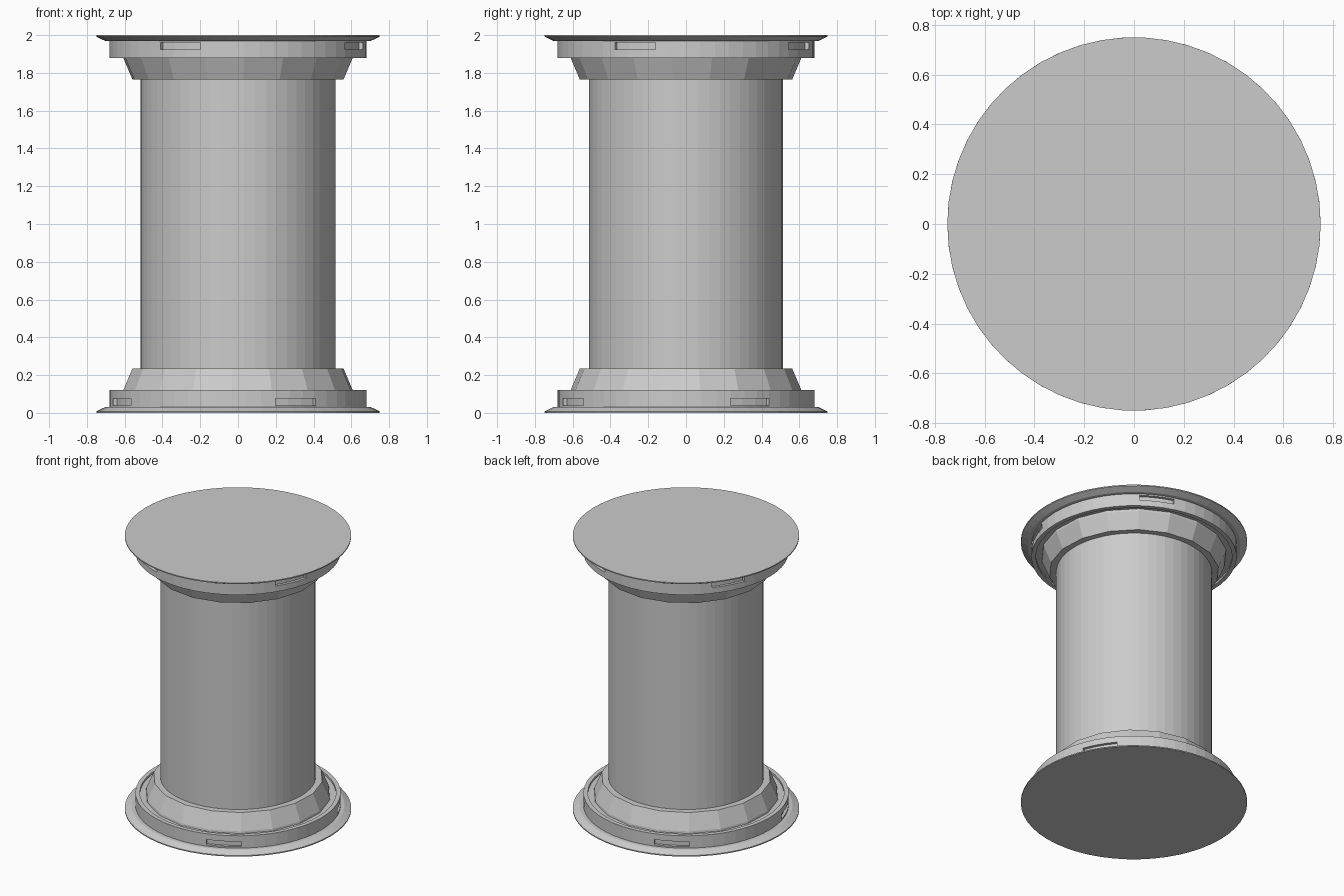
import bpy, bmesh, math
from mathutils import Matrix

if "Cube" in bpy.data.objects:
    bpy.data.objects.remove(bpy.data.objects["Cube"])

SIDES = 54
START = math.radians(-3)
# half turn about the y axis through the middle: carries the base to the top
FLIP = Matrix.Translation((0, 0, 2)) @ Matrix.Rotation(math.pi, 4, 'Y')


def lathe(name, profile, sides=SIDES, slots=None, matrix=None):
    """Spin (radius, z) points from bottom to top; close with end caps.
    slots = (profile row, list of (first column, column count), depth)"""
    bm = bmesh.new()
    rings = []
    for r, z in profile:
        ring = []
        for k in range(sides):
            a = START + k * math.tau / sides
            ring.append(bm.verts.new((r * math.sin(a), -r * math.cos(a), z)))
        rings.append(ring)
    rows = []
    for lo, hi in zip(rings, rings[1:]):
        row = []
        for k in range(sides):
            n = (k + 1) % sides
            row.append(bm.faces.new((lo[k], lo[n], hi[n], hi[k])))
        rows.append(row)
    bm.faces.new(rings[0][::-1])
    bm.faces.new(rings[-1])
    bmesh.ops.recalc_face_normals(bm, faces=bm.faces[:])
    if slots:
        row, spans, depth = slots
        for first, count in spans:
            faces = [rows[row][(first + i) % sides] for i in range(count)]
            geo = bmesh.ops.extrude_face_region(bm, geom=faces)['geom']
            for v in geo:
                if isinstance(v, bmesh.types.BMVert):
                    r = math.hypot(v.co.x, v.co.y)
                    v.co.x *= (r - depth) / r
                    v.co.y *= (r - depth) / r
            live = [f for f in faces if f.is_valid]
            bmesh.ops.delete(bm, geom=live, context='FACES_ONLY')
        bmesh.ops.recalc_face_normals(bm, faces=bm.faces[:])
    if matrix:
        bm.transform(matrix)
    me = bpy.data.meshes.new(name)
    bm.to_mesh(me)
    bm.free()
    ob = bpy.data.objects.new(name, me)
    bpy.context.collection.objects.link(ob)
    return ob


# central drum
lathe("column_shaft", [(0.515, 0.1), (0.515, 1.9)])

# matching end assemblies
for end, m in (("lower", None), ("upper", FLIP)):
    # thin disc with a sloped rim
    lathe(end + "_flange", [(0.75, 0), (0.75, 0.008), (0.705, 0.03)], matrix=m)
    # collar with four recessed slots and a shallow groove on its face
    lathe(end + "_collar",
          [(0.68, 0.028), (0.68, 0.04), (0.68, 0.077), (0.68, 0.12),
           (0.65, 0.12), (0.65, 0.105), (0.55, 0.105)],
          slots=(1, [(3, 3), (17, 3), (30, 3), (43, 3)], 0.02), matrix=m)
    # faceted tapered skirt
    lathe(end + "_skirt", [(0.615, 0.1), (0.612, 0.12), (0.563, 0.235)],
          sides=18, matrix=m)
